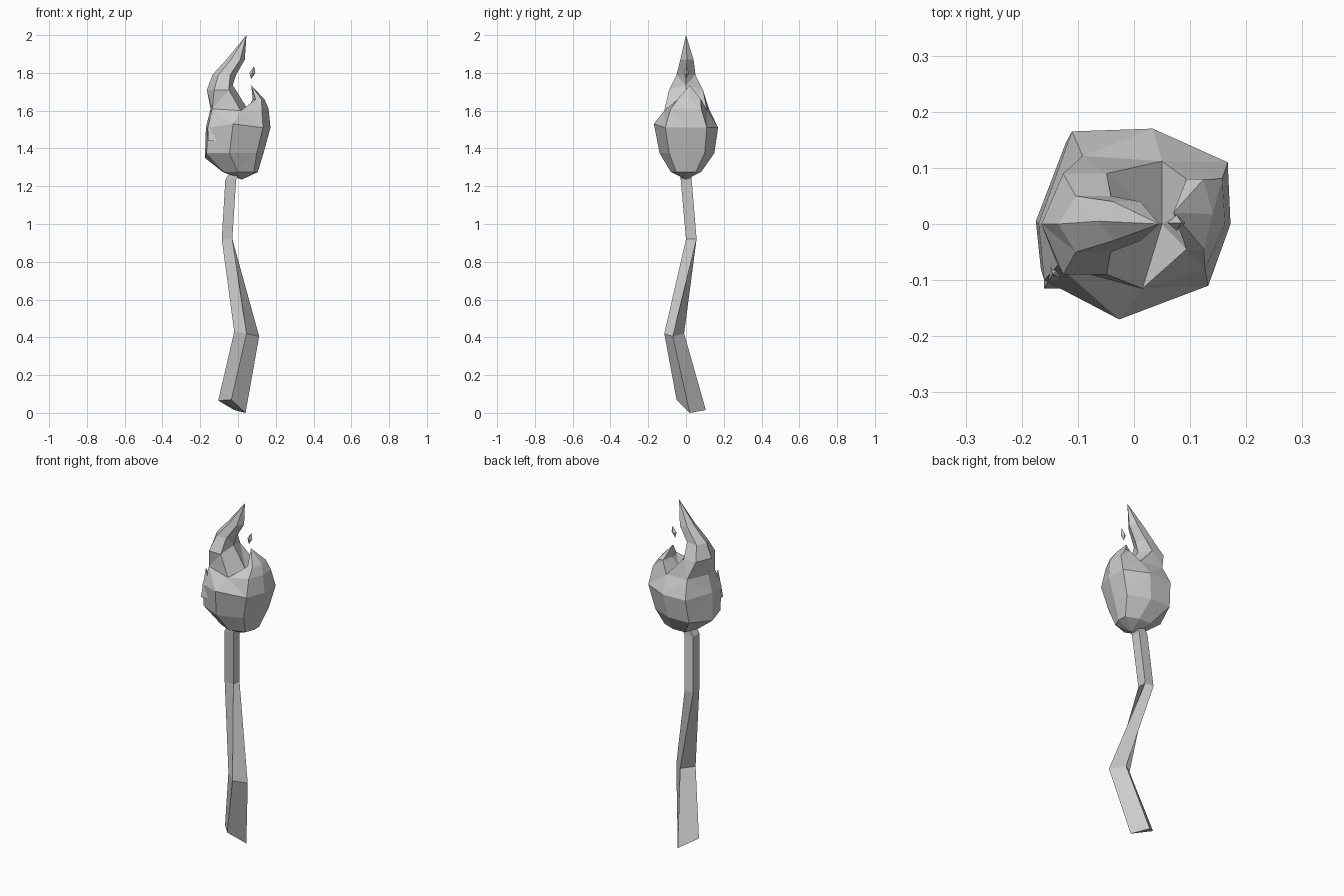
import bpy, bmesh
from math import cos, sin, radians
from mathutils import Vector

if "Cube" in bpy.data.objects:
    bpy.data.objects.remove(bpy.data.objects["Cube"])


def loft(bm, rings):
    """Bridge consecutive vertex rings; a one-vertex ring becomes a point."""
    for a, b in zip(rings, rings[1:]):
        n = max(len(a), len(b))
        for i in range(n):
            j = (i + 1) % n
            if len(b) == 1:
                bm.faces.new((a[i], a[j], b[0]))
            elif len(a) == 1:
                bm.faces.new((a[0], b[j], b[i]))
            else:
                bm.faces.new((a[i], a[j], b[j], b[i]))


def add(bm, pts):
    return [bm.verts.new(p) for p in pts]


def fit(outline, z, x0, x1, y0, y1):
    """Scale an outline so it fills the given x and y ranges at height z."""
    xs, ys = [p[0] for p in outline], [p[1] for p in outline]
    return [(x0 + (x - min(xs)) / (max(xs) - min(xs)) * (x1 - x0),
             y0 + (y - min(ys)) / (max(ys) - min(ys)) * (y1 - y0), z)
            for x, y in outline]


def polygon(angles):
    return [(cos(radians(a)), sin(radians(a))) for a in angles]


def finish(bm, name, triangulate=False):
    if triangulate:
        bmesh.ops.triangulate(bm, faces=bm.faces[:])
    bmesh.ops.recalc_face_normals(bm, faces=bm.faces[:])
    mesh = bpy.data.meshes.new(name)
    bm.to_mesh(mesh)
    bm.free()
    obj = bpy.data.objects.new(name, mesh)
    bpy.context.collection.objects.link(obj)
    return obj


# Crooked four-sided handle with a slanted cut at the bottom
square = polygon((225, 315, 45, 135))
bm = bmesh.new()
rings = [
    add(bm, [(-0.105, 0.03, 0.065), (-0.035, -0.05, 0.07),
             (0.04, 0.02, 0.0), (-0.02, 0.105, 0.015)]),
    add(bm, [(-0.02, -0.06, 0.43), (0.045, -0.115, 0.42),
             (0.112, -0.07, 0.405), (0.045, -0.01, 0.42)]),
    add(bm, fit(square, 0.92, -0.086, -0.03, 0.0, 0.056)),
    add(bm, fit(square, 1.235, -0.067, -0.01, -0.028, 0.03)),
    add(bm, fit(square, 1.29, -0.035, 0.02, -0.028, 0.03)),
]
loft(bm, rings)
bm.faces.new(rings[0])
bm.faces.new(rings[-1])
finish(bm, "handle")

# Flame body: eight-sided bulb, splitting into two tongues at the top
outline = [(0.17, 0.0), (0.165, 0.11), (0.03, 0.17), (-0.115, 0.165),
           (-0.175, 0.0), (-0.165, -0.10), (-0.03, -0.17), (0.13, -0.11)]
bm = bmesh.new()
body = [add(bm, [(0.02, 0.0, 1.235)])]
for row in ((1.275, -0.08, 0.105, -0.08, 0.08),
            (1.375, -0.175, 0.135, -0.14, 0.15),
            (1.51, -0.17, 0.172, -0.17, 0.17),
            (1.61, -0.145, 0.162, -0.125, 0.125)):
    body.append(add(bm, fit(outline, *row)))
body[2][4].co.z = 1.35
body[3][6].co.z = 1.53
top = body[-1]
top[6].co = Vector((0.015, -0.115, 1.60))
top[2].co = Vector((0.05, 0.112, 1.60))
loft(bm, body)
saddle = bm.verts.new((0.05, 0.0, 1.61))

# Tall left tongue
hexagon = polygon((60, 120, 180, 240, 300, 0))
tall = [[top[i] for i in (2, 3, 4, 5, 6)] + [saddle]]
for row in ((1.71, -0.165, -0.01, -0.09, 0.09),
            (1.79, -0.135, -0.01, -0.05, 0.05),
            (1.87, -0.062, 0.036, -0.03, 0.04)):
    tall.append(add(bm, fit(hexagon, *row)))
tall[1][5].co = Vector((-0.028, 0.0, 1.735))
tall.append(add(bm, [(0.045, 0.0, 2.0)]))
loft(bm, tall)

# Short right tongue
hexagon = polygon((240, 300, 0, 60, 120, 180))
short = [[top[i] for i in (6, 7, 0, 1, 2)] + [saddle],
         add(bm, fit(hexagon, 1.66, 0.078, 0.14, -0.045, 0.08)),
         add(bm, [(0.07, 0.02, 1.735)])]
loft(bm, short)
finish(bm, "flame", True)

# Small side lick growing out of the left front of the flame
bm = bmesh.new()
lick = [add(bm, fit(square, 1.44, -0.16, -0.09, -0.115, -0.04)),
        add(bm, [(-0.145, -0.09, 1.605)])]
loft(bm, lick)
bm.faces.new(lick[0])
finish(bm, "side_lick")

# Floating spark
bm = bmesh.new()
loft(bm, [add(bm, [(0.07, 0.0, 1.768)]),
          add(bm, fit(polygon((0, 90, 180, 270)), 1.80, 0.06, 0.092, -0.012, 0.016)),
          add(bm, [(0.085, 0.002, 1.835)])])
finish(bm, "spark")
